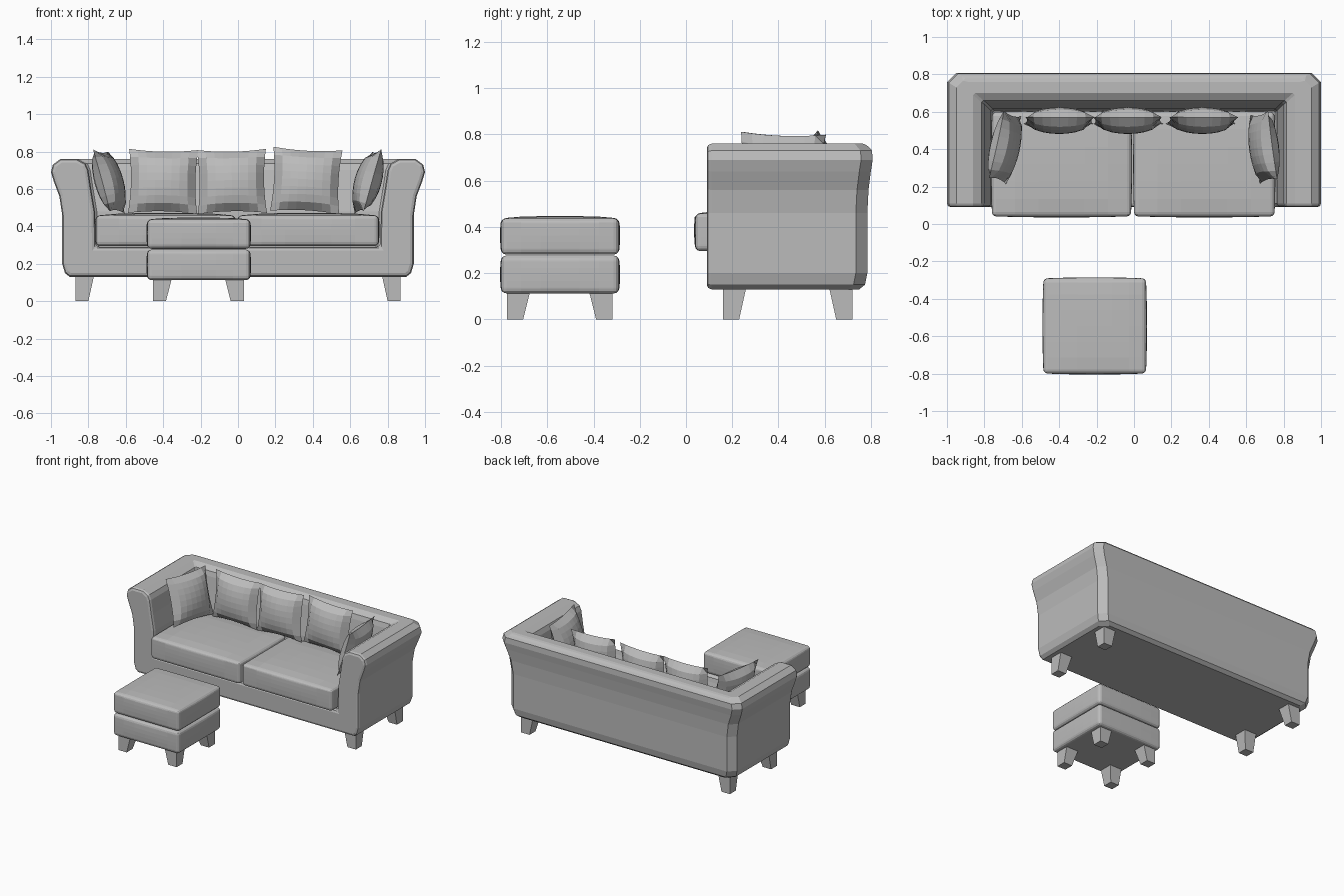
import bpy, bmesh, math
from mathutils import Matrix, Vector

cube = bpy.data.objects.get("Cube")
if cube:
    bpy.data.objects.remove(cube, do_unlink=True)

GREY = (0.5, 0.5, 0.5, 1)
fabric = bpy.data.materials.new("grey_fabric")
fabric.use_nodes = True
fabric.diffuse_color = GREY
bsdf = next(n for n in fabric.node_tree.nodes if n.type == "BSDF_PRINCIPLED")
bsdf.inputs["Base Color"].default_value = GREY
bsdf.inputs["Roughness"].default_value = 0.8


def finish(name, bm, bevel=0, segments=3):
    """Turn a bmesh into a named object, with optional rounded edges."""
    bmesh.ops.recalc_face_normals(bm, faces=bm.faces)
    mesh = bpy.data.meshes.new(name)
    bm.to_mesh(mesh)
    bm.free()
    mesh.materials.append(fabric)
    obj = bpy.data.objects.new(name, mesh)
    bpy.context.collection.objects.link(obj)
    if bevel:
        mod = obj.modifiers.new("rounded_edges", "BEVEL")
        mod.width = bevel
        mod.segments = segments
        mod.limit_method = "ANGLE"
        mod.angle_limit = math.radians(50)
        mod.use_clamp_overlap = False
    return obj


def padded_box(name, low, high, bevel, crown=0.0, bulge=0.0):
    """Rounded box whose top is crowned and whose sides swell slightly."""
    low, high = Vector(low), Vector(high)
    mid, half = (low + high) / 2, (high - low) / 2
    bm = bmesh.new()
    bmesh.ops.create_cube(bm, size=2)
    bmesh.ops.subdivide_edges(bm, edges=bm.edges[:], cuts=5, use_grid_fill=True)
    for v in bm.verts:
        x, y, z = v.co
        fx, fy, fz = 1 - x * x, 1 - y * y, 1 - z * z
        lift = crown * ((fx * fy) ** 0.5 - 1) if z > 0.99 else 0
        v.co = (mid.x + x * (half.x - bulge * (1 - fy * fz)),
                mid.y + y * (half.y - bulge * (1 - fx * fz)),
                mid.z + z * half.z + lift)
    return finish(name, bm, bevel)


def leg(name, x, y, sx, sy, height):
    """Tapered foot with its outer corner at x, y; sx and sy point outward."""
    bm = bmesh.new()
    bmesh.ops.create_cube(bm, size=1)
    for v in bm.verts:
        width = 0.1 if v.co.z > 0 else 0.07
        v.co = (x - sx * width * (v.co.x + 0.5),
                y - sy * width * (v.co.y + 0.5),
                height * (v.co.z + 0.5))
    return finish(name, bm)


def pillow(name, centre, lean, yaw, roll, width=0.185, height=0.172, depth=0.07):
    """Two bulging grids joined along a pinched seam."""
    bm = bmesh.new()
    for side in (-1, 1):
        made = bmesh.ops.create_grid(bm, x_segments=8, y_segments=8, size=1)
        for v in made["verts"]:
            a, b = v.co.x, v.co.y
            fa, fb = max(0, 1 - a * a), max(0, 1 - b * b)
            v.co = (a * width * (1 - 0.07 * fb),
                    side * depth * (fa * fb) ** 0.5,
                    b * height * (1 - 0.07 * fa))
    bmesh.ops.remove_doubles(bm, verts=bm.verts, dist=0.0005)
    turn = [Matrix.Rotation(math.radians(d), 4, axis)
            for d, axis in ((yaw, "Z"), (lean, "X"), (roll, "Y"))]
    place = Matrix.Translation(centre) @ turn[0] @ turn[1] @ turn[2]
    bmesh.ops.transform(bm, matrix=place, verts=bm.verts)
    return finish(name, bm)


# Sofa shell: one flared section (arm x, back y, height), outside to inside
SECTION = [
    (0.90, 0.75, 0.13), (0.925, 0.775, 0.15), (0.94, 0.785, 0.20),
    (0.94, 0.785, 0.46), (0.955, 0.79, 0.56), (0.985, 0.80, 0.64),
    (1.0, 0.808, 0.69), (0.99, 0.805, 0.73), (0.95, 0.78, 0.76),
    (0.86, 0.70, 0.76), (0.815, 0.66, 0.735), (0.80, 0.65, 0.70),
    (0.785, 0.635, 0.60), (0.765, 0.615, 0.48), (0.76, 0.61, 0.29),
]
FRONT = 0.09
bm = bmesh.new()
rings = [[] for _ in range(6)]
for i, (ax, by, z) in enumerate(SECTION):
    cut = 0.05 if i < 9 else 0.01
    half_path = [(ax, FRONT), (ax, by - cut), (ax - cut, by)]
    path = [(-x, y) for x, y in half_path] + half_path[::-1]
    for ring, (x, y) in zip(rings, path):
        ring.append(bm.verts.new((x, y, z)))
for r, s in zip(rings, rings[1:]):
    for i in range(len(SECTION) - 1):
        bm.faces.new((r[i], r[i + 1], s[i + 1], s[i]))
bm.faces.new(rings[0] + rings[-1][::-1])          # front
bm.faces.new([r[-1] for r in rings])              # seat deck
bm.faces.new([r[0] for r in rings])               # underside
finish("sofa_frame", bm, 0.02, 2)

# Seat cushions
padded_box("right_seat_cushion", (-0.765, 0.035, 0.295), (-0.01, 0.605, 0.472), 0.022, 0.014, 0.006)
padded_box("left_seat_cushion", (-0.005, 0.035, 0.295), (0.757, 0.605, 0.472), 0.022, 0.014, 0.006)

# Loose pillows along the back and in both corners
pillow("right_back_pillow", (-0.4, 0.553, 0.64), -6, 0, 1)
pillow("middle_back_pillow", (-0.033, 0.553, 0.64), -6, 0, -1)
pillow("left_back_pillow", (0.365, 0.553, 0.645), -6, 0, 3)
pillow("right_corner_pillow", (-0.69, 0.41, 0.64), -16, 78, 2)
pillow("left_corner_pillow", (0.695, 0.41, 0.64), -16, -83, -2)

# Footstool: base and lid
padded_box("footstool_base", (-0.49, -0.805, 0.112), (0.07, -0.285, 0.276), 0.022, 0, 0.006)
padded_box("footstool_cushion", (-0.49, -0.805, 0.28), (0.07, -0.285, 0.447), 0.022, 0.01, 0.006)

# Feet
for sx, side in ((-1, "right"), (1, "left")):
    for sy, end in ((-1, "front"), (1, "back")):
        leg(f"sofa_{end}_{side}_leg", sx * 0.87, 0.44 + sy * 0.28, sx, sy, 0.135)
        leg(f"footstool_{end}_{side}_leg", -0.212 + sx * 0.243, -0.547 + sy * 0.228, sx, sy, 0.118)
